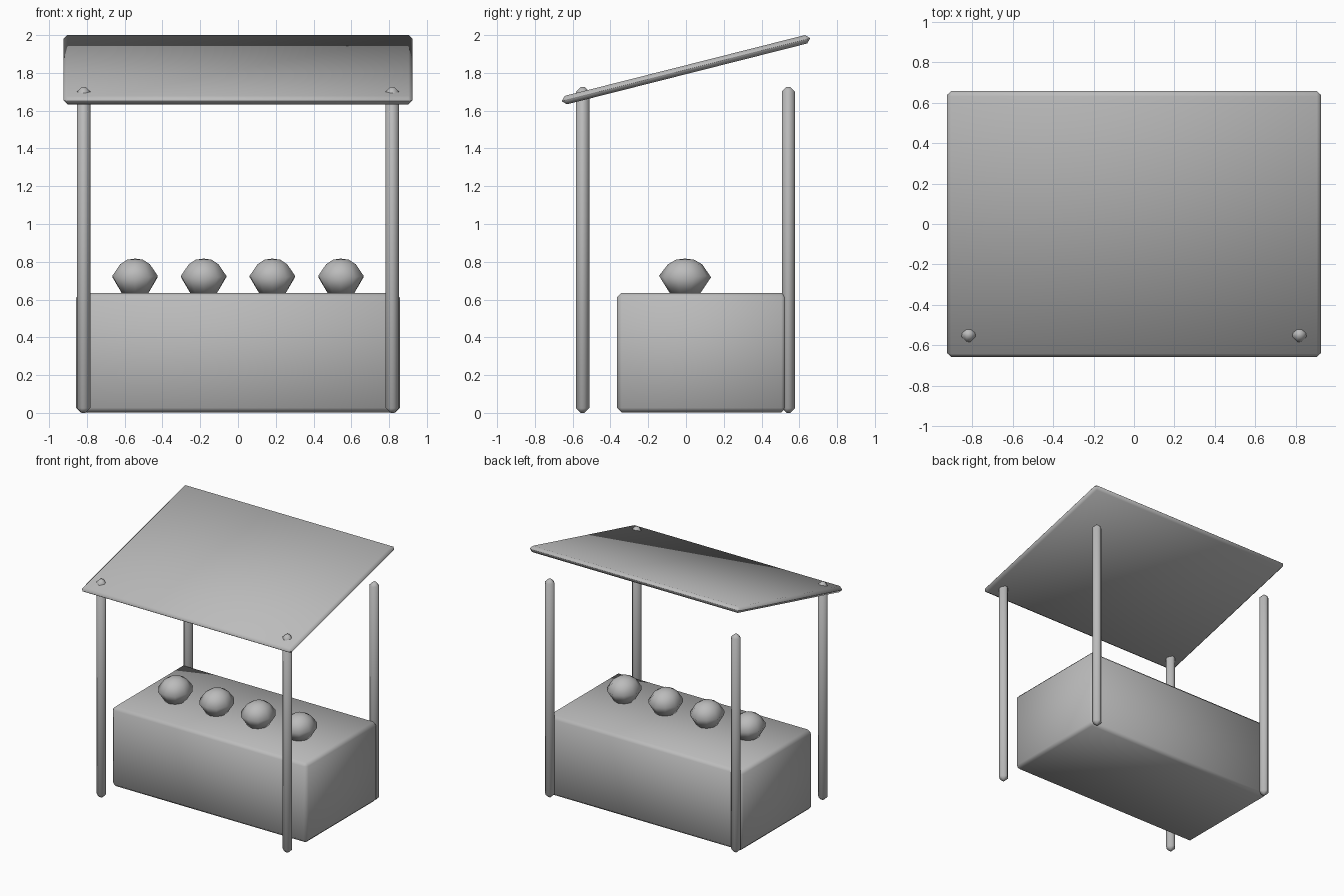
import bpy, bmesh, math
from mathutils import Matrix

old = bpy.data.objects.get("Cube")
if old:
    bpy.data.objects.remove(old, do_unlink=True)

# One plain grey for the whole stall
GREY = (0.5, 0.5, 0.5, 1)
grey = bpy.data.materials.new("plain grey")
grey.use_nodes = True
grey.diffuse_color = GREY
grey.node_tree.nodes["Principled BSDF"].inputs["Base Color"].default_value = GREY


def finish(name, bm):
    bmesh.ops.recalc_face_normals(bm, faces=bm.faces)
    for face in bm.faces:
        face.smooth = True
    mesh = bpy.data.meshes.new(name)
    bm.to_mesh(mesh)
    bm.free()
    mesh.materials.append(grey)
    obj = bpy.data.objects.new(name, mesh)
    bpy.context.collection.objects.link(obj)
    return obj


def chamfered_box(name, centre, size, chamfer, tilt=0):
    bm = bmesh.new()
    bmesh.ops.create_cube(bm, size=1)
    bmesh.ops.scale(bm, vec=size, verts=bm.verts)
    bmesh.ops.bevel(bm, geom=bm.edges[:], offset=chamfer, segments=1,
                    affect='EDGES', profile=0.5)
    bm.transform(Matrix.Translation(centre) @ Matrix.Rotation(tilt, 4, 'X'))
    return finish(name, bm)


def bun(name, x, sides=10):
    # Rings of radius and height, with a slightly wavy rim
    profile = [(0.075, 0.632), (0.13, 0.718), (0.085, 0.787), (0.045, 0.811)]
    bm = bmesh.new()
    rings = []
    for level, (radius, z) in enumerate(profile):
        ring = []
        for i in range(sides):
            a = math.tau * (i + 0.5) / sides
            wave = 0.008 * (i % 2) if level == 1 else 0
            ring.append(bm.verts.new((x + 0.97 * radius * math.cos(a),
                                      1.06 * radius * math.sin(a) - 0.005, z + wave)))
        rings.append(ring)
    for low, high in zip(rings, rings[1:]):
        for i in range(sides):
            j = (i + 1) % sides
            bm.faces.new((low[i], low[j], high[j], high[i]))
    bm.faces.new(rings[0])
    tip = bm.verts.new((x, -0.005, 0.817))
    for i in range(sides):
        bm.faces.new((rings[-1][i], rings[-1][(i + 1) % sides], tip))
    return finish(name, bm)


# Counter block
chamfered_box("counter", (0, 0.082, 0.319), (1.715, 0.895, 0.634), 0.025)

# Four posts, the front pair poking through the awning
for side, x in (("right", -0.817), ("left", 0.817)):
    for end, y in (("front", -0.547), ("back", 0.542)):
        chamfered_box(f"{end}_{side}_post", (x, y, 0.863), (0.07, 0.07, 1.726), 0.025)

# Sloping awning with pointed edges
chamfered_box("awning", (0, 0, 1.817), (1.85, 1.356, 0.046), 0.022, math.radians(14.2))

# Row of buns on the counter
for n, x in enumerate((-0.545, -0.182, 0.182, 0.545)):
    bun(f"bun_{n + 1}", x)
